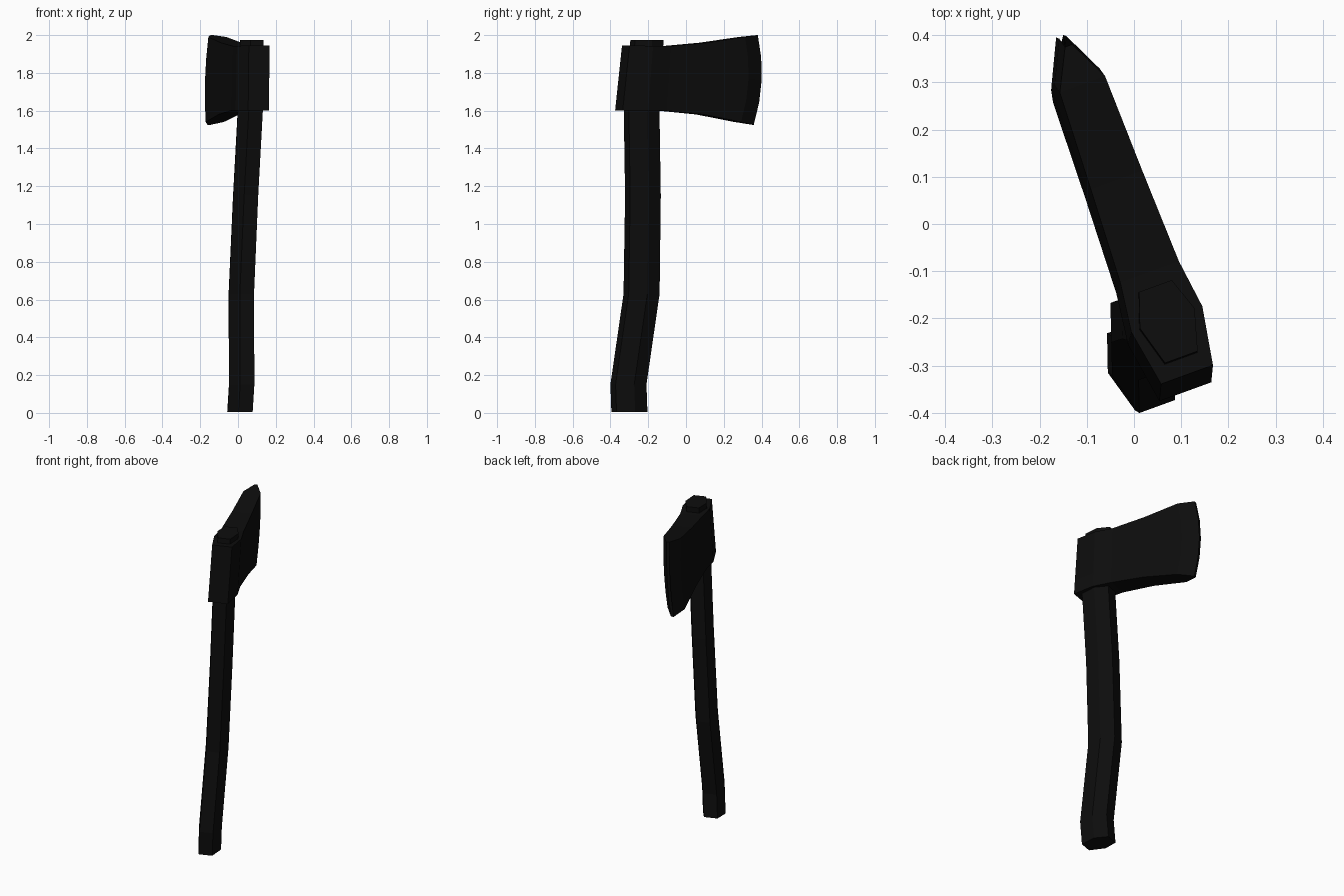
import bpy, bmesh, math

if "Cube" in bpy.data.objects:
    bpy.data.objects.remove(bpy.data.objects["Cube"])

TURN = math.radians(20)          # the whole axe is turned about z

black = bpy.data.materials.new("matte black")
black.diffuse_color = (0.004, 0.004, 0.004, 1)
black.use_nodes = True
black.node_tree.nodes["Principled BSDF"].inputs["Base Color"].default_value = black.diffuse_color


def place(s, t, z):
    """Across / along / up coordinates -> world, with the sideways lean."""
    s += -0.093 + 0.046 * z
    c, d = math.cos(TURN), math.sin(TURN)
    return (s * c - t * d, s * d + t * c, z)


def loft(name, rings):
    """Skin closed rings of equal size and cap both ends."""
    bm = bmesh.new()
    vs = [[bm.verts.new(place(*p)) for p in r] for r in rings]
    n = len(vs[0])
    for a, b in zip(vs, vs[1:]):
        for i in range(n):
            j = (i + 1) % n
            bm.faces.new((a[i], a[j], b[j], b[i]))
    bm.faces.new(vs[0])
    bm.faces.new(vs[-1])
    bmesh.ops.recalc_face_normals(bm, faces=bm.faces)
    me = bpy.data.meshes.new(name)
    bm.to_mesh(me)
    bm.free()
    me.materials.append(black)
    ob = bpy.data.objects.new(name, me)
    bpy.context.collection.objects.link(ob)
    return ob


# Handle: six-sided section swept along a gently bent path
section = [(-0.04, -0.087), (0.04, -0.087), (0.067, 0.008),
           (0.04, 0.087), (-0.04, 0.087), (-0.067, 0.008)]
# height, position along, scale
path = [(0.004, -0.285, 1), (0.15, -0.293, 1), (0.63, -0.227, 1),
        (1.15, -0.228, 0.99), (1.6, -0.243, 0.99), (1.975, -0.219, 0.92)]
loft("handle", [[(s * k, t + p * k, z) for s, p in section] for z, t, k in path])

# Head: stations from poll to cutting edge
# along top, along bottom, bow, z top, z bottom, half thickness
stations = [(-0.338, -0.371, 0.0, 1.945, 1.600, 0.0585),
            (-0.213, -0.235, 0.0, 1.943, 1.600, 0.080),
            (-0.106, -0.125, 0.0, 1.942, 1.600, 0.066),
            (0.100, 0.085, 0.01, 1.960, 1.580, 0.058),
            (0.315, 0.300, 0.03, 1.990, 1.540, 0.051),
            (0.402, 0.387, 0.033, 2.000, 1.525, 0.008)]
levels = [-1, -0.5, 0, 0.5, 1]


def head_ring(ta, tb, bow, za, zb, w):
    def pt(side, v):
        f = (v + 1) / 2
        return (side * w, tb + (ta - tb) * f + bow * (1 - v * v), zb + (za - zb) * f)
    return [pt(1, v) for v in levels] + [pt(-1, v) for v in reversed(levels)]


loft("axe_head", [head_ring(*st) for st in stations])
